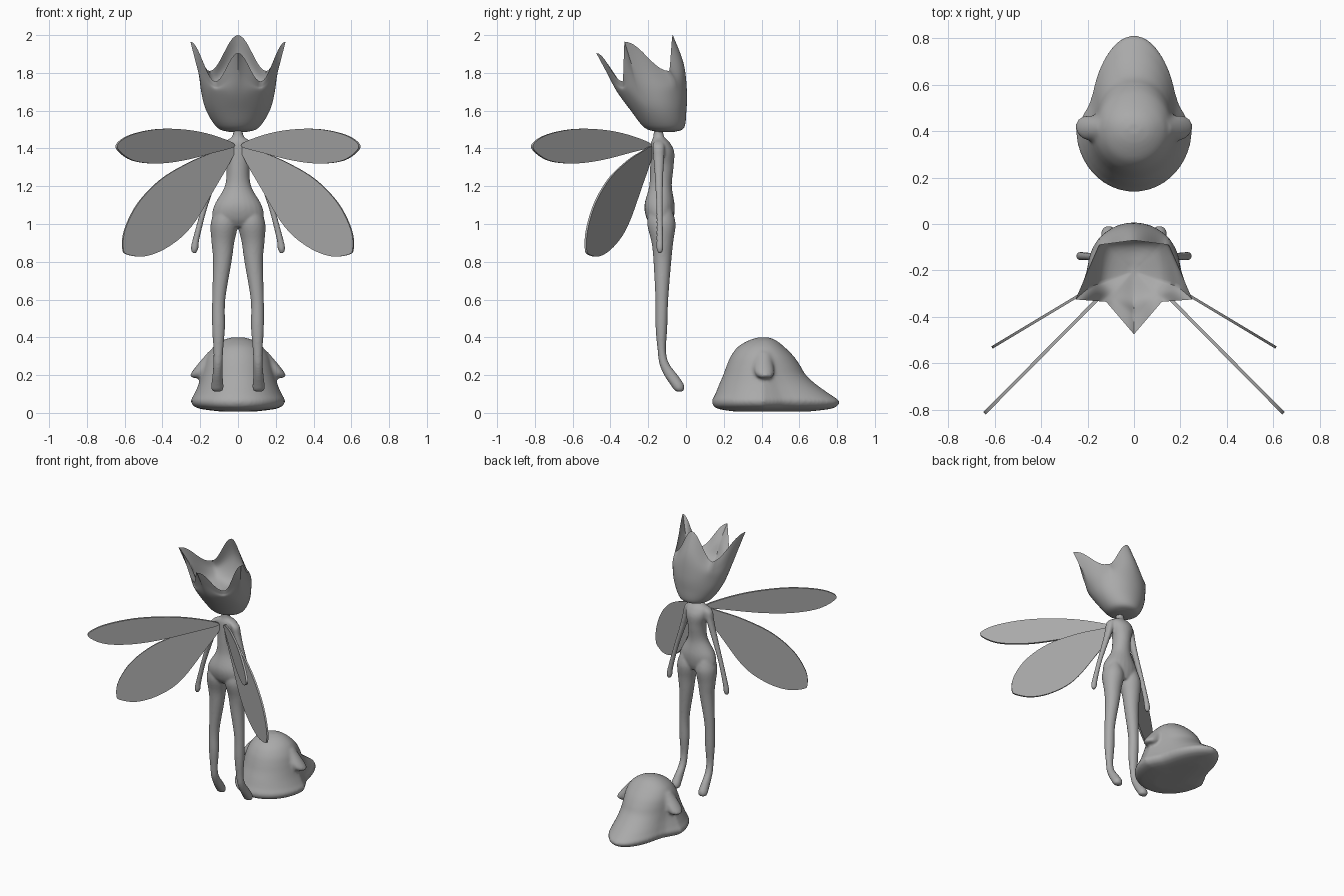
import bpy
import bmesh
from math import sin, cos, pi, radians

if "Cube" in bpy.data.objects:
    bpy.data.objects.remove(bpy.data.objects["Cube"], do_unlink=True)

GREY = bpy.data.materials.new("plain grey")
GREY.use_nodes = True
GREY.diffuse_color = (0.4, 0.4, 0.4, 1)
GREY.node_tree.nodes["Principled BSDF"].inputs["Base Color"].default_value = GREY.diffuse_color


def spline(pts, steps=6, closed=False):
    """Smooth curve through points of any dimension."""
    n, out = len(pts), []
    for i in range(n if closed else n - 1):
        ids = [i - 1, i, i + 1, i + 2]
        ids = [k % n if closed else min(max(k, 0), n - 1) for k in ids]
        for s in range(steps):
            t = s / steps
            out.append(tuple(
                b + 0.5 * t * (c - a + t * (2 * a - 5 * b + 4 * c - d + t * (3 * (b - c) + d - a)))
                for a, b, c, d in zip(*(pts[k] for k in ids))))
    return out if closed else out + [tuple(pts[-1])]


def skin(bm, rows):
    """Bridge closed rows of points and cap both ends."""
    rows = [[bm.verts.new(p) for p in row] for row in rows]
    n = len(rows[0])
    for low, high in zip(rows, rows[1:]):
        for i in range(n):
            j = (i + 1) % n
            bm.faces.new((low[i], low[j], high[j], high[i]))
    bm.faces.new(rows[0][::-1])
    bm.faces.new(rows[-1])


def limb(bm, rings, side=1):
    """Stack of level ellipses: centre x, centre y, z, radius x, radius y."""
    angles = [2 * pi * i / 24 for i in range(24)]
    skin(bm, [[(side * (cx + rx * cos(a)), cy + ry * sin(a), z) for a in angles]
              for cx, cy, z, rx, ry in spline(rings)])


def finish(bm, name, voxel=0):
    bmesh.ops.recalc_face_normals(bm, faces=bm.faces)
    mesh = bpy.data.meshes.new(name)
    bm.to_mesh(mesh)
    bm.free()
    mesh.materials.append(GREY)
    ob = bpy.data.objects.new(name, mesh)
    bpy.context.collection.objects.link(ob)
    if voxel:
        rm = ob.modifiers.new("fuse", "REMESH")
        rm.mode, rm.voxel_size, rm.use_smooth_shade = "VOXEL", voxel, True
        sm = ob.modifiers.new("soften", "SMOOTH")
        sm.factor, sm.iterations = 0.5, 5
    else:
        bpy.ops.object.select_all(action="DESELECT")
        ob.select_set(True)
        bpy.context.view_layer.objects.active = ob
        bpy.ops.object.shade_smooth_by_angle(angle=radians(50))
    return ob


# Slender body: torso, legs and arms fused together
TORSO = [(0, -.13, .985, .09, .05), (0, -.137, 1.03, .135, .072), (0, -.14, 1.1, .125, .08),
         (0, -.135, 1.2, .07, .06), (0, -.128, 1.3, .062, .062), (0, -.125, 1.38, .078, .063),
         (0, -.135, 1.43, .075, .05), (0, -.145, 1.465, .03, .028), (0, -.145, 1.52, .026, .026)]
LEG = [(.07, -.135, 1.08, .05, .06), (.073, -.13, 1, .072, .075), (.08, -.125, .9, .06, .057),
       (.083, -.125, .8, .049, .047), (.102, -.128, .6, .035, .034), (.103, -.13, .45, .034, .031),
       (.104, -.128, .33, .026, .022), (.106, -.115, .26, .025, .026), (.108, -.08, .2, .027, .036),
       (.109, -.047, .15, .032, .036), (.109, -.037, .122, .03, .026), (.109, -.035, .112, .015, .012)]
ARM = [(.05, -.145, 1.44, .02, .025), (.078, -.145, 1.41, .028, .032), (.095, -.144, 1.35, .024, .029),
       (.125, -.143, 1.25, .02, .023), (.18, -.14, 1.08, .016, .017), (.222, -.138, .92, .018, .018),
       (.23, -.138, .87, .02, .018), (.232, -.138, .845, .01, .01)]
bm = bmesh.new()
limb(bm, TORSO)
for side in (1, -1):
    limb(bm, LEG, side)
    limb(bm, ARM, side)
finish(bm, "body", 0.007)

# Tulip-shaped head: round cup rising into four pointed petals
CUP = [(.05, .045, -.105, 1.488), (.11, .105, -.115, 1.51), (.168, .147, -.145, 1.6), (.195, .185, -.18, 1.7)]
RIM = [(0, 0, -.07, 2.0), (50, .15, -.09, 1.81), (110, .252, -.325, 1.965),
       (145, .12, -.335, 1.755), (180, 0, -.475, 1.905)]


def petal_column(angle, x, y, z, side):
    """One vertical strip up the outside of the cup and down the inside."""
    a = radians(angle)
    outer = [(rx * sin(a), cy + ry * cos(a), h) for rx, ry, cy, h in CUP]
    tip = (x, y, z)
    mid = [(p + q) / 2 for p, q in zip(outer[-1], tip)]
    mid[1] += 0.02 * max(cos(a), 0)

    def inward(f, h):
        return (mid[0] * f, -.2 + (mid[1] + .2) * f, h)
    inner = [tip, inward(.88, mid[2]), inward(.62, 1.7), inward(.1, 1.67)]
    column = spline(outer + [mid, tip], 5) + spline(inner, 5)[1:]
    return [(side * px, py, pz) for px, py, pz in column]


half = []
for k0, k1 in zip(RIM, RIM[1:]):
    for s in range(10):
        t = s / 10
        ease = (1 - cos(pi * t)) / 2
        angle, x, y = (p + (q - p) * t for p, q in zip(k0[:3], k1[:3]))
        half.append((angle, x, y, k0[3] + (k1[3] - k0[3]) * ease))
half.append(RIM[-1])
columns = [petal_column(*p, 1) for p in half] + [petal_column(*p, -1) for p in half[-2:0:-1]]
bm = bmesh.new()
skin(bm, list(zip(*columns)))
finish(bm, "petal_head")

# Four flat wings, each an outline in x and z swept back along y
UPPER = [(.02, 1.415), (.12, 1.465), (.26, 1.497), (.42, 1.503), (.56, 1.475), (.635, 1.43),
         (.635, 1.39), (.56, 1.337), (.44, 1.32), (.3, 1.335), (.14, 1.375)]
LOWER = [(.015, 1.4), (.14, 1.375), (.27, 1.32), (.41, 1.235), (.53, 1.11), (.6, .97),
         (.61, .87), (.585, .838), (.49, .83), (.37, .88), (.25, .985), (.13, 1.18)]
for label, outline, slope in (("upper", UPPER, -1.01), ("lower", LOWER, -.6)):
    for word, side in (("left", 1), ("right", -1)):
        edge = spline(outline, 5, True)
        bm = bmesh.new()
        skin(bm, [[(side * (x + d * slope), -.165 + slope * x - d, z) for x, z in edge]
                  for d in (-.005, .005)])
        finish(bm, f"{label}_wing_{word}")

# Squat creature: z, front y, tail y, half width
LAYERS = [(.008, .25, .66, .1), (.025, .16, .78, .215), (.06, .138, .812, .25), (.1, .155, .76, .232),
          (.15, .175, .69, .21), (.2, .197, .635, .195), (.25, .215, .605, .182), (.3, .237, .57, .165),
          (.35, .275, .52, .13), (.385, .335, .475, .08), (.4, .385, .435, .03)]
FIN = [(.12, .41, .32, .04, .045), (.155, .41, .27, .048, .05), (.185, .412, .23, .05, .054),
       (.205, .418, .2, .048, .048), (.212, .42, .185, .03, .03)]
bm = bmesh.new()
rows = []
for z, front, tail, width in spline(LAYERS, 4):
    row = []
    for i in range(48):
        a = 2 * pi * i / 48
        c = cos(a)
        taper = 1 - .28 * max(0, 1 - z / .35) * min(1, max(0, c / .3))
        middle = .41
        row.append((width * sin(a) * taper, middle + c * (tail - middle if c > 0 else middle - front), z))
    rows.append(row)
skin(bm, rows)
for side in (1, -1):
    limb(bm, FIN, side)
finish(bm, "squat_creature", 0.01)
